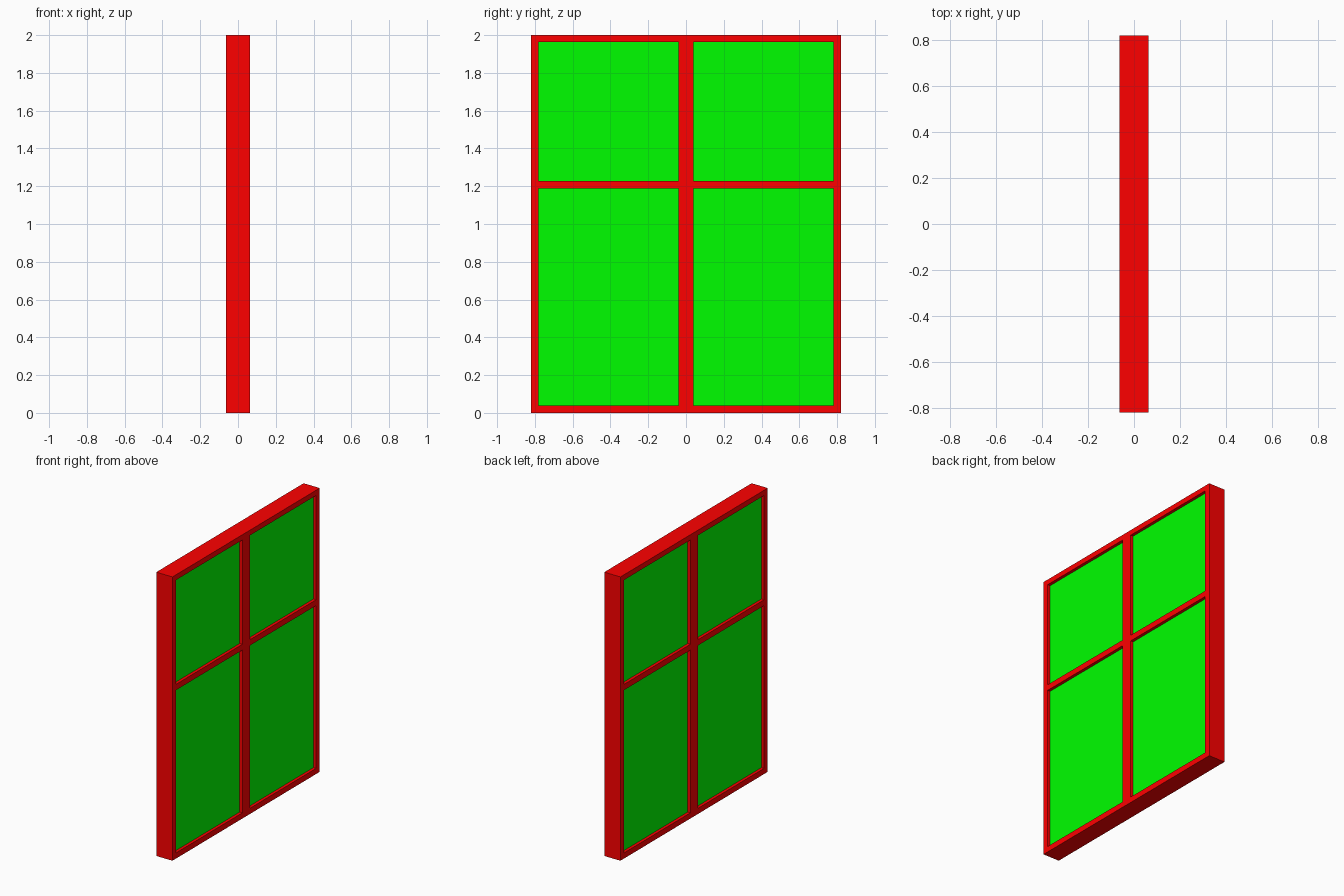
import bpy, bmesh

if "Cube" in bpy.data.objects:
    bpy.data.objects.remove(bpy.data.objects["Cube"])

HALF_DEPTH = 0.063
PANE_HALF = 0.042
# Bar boundaries across the width and up the height
YS = [-0.82, -0.78, -0.041, 0.041, 0.78, 0.82]
ZS = [0.0, 0.04, 1.187, 1.228, 1.963, 2.0]


def material(name, color):
    m = bpy.data.materials.new(name)
    m.diffuse_color = color
    m.use_nodes = True
    m.node_tree.nodes["Principled BSDF"].inputs["Base Color"].default_value = m.diffuse_color
    return m


def add_object(name, bm, mat):
    bmesh.ops.recalc_face_normals(bm, faces=bm.faces)
    me = bpy.data.meshes.new(name)
    bm.to_mesh(me)
    bm.free()
    me.materials.append(mat)
    ob = bpy.data.objects.new(name, me)
    bpy.context.collection.objects.link(ob)
    return ob


def slab(name, cells, half, mat):
    """Extrude chosen grid cells along x into one solid."""
    bm = bmesh.new()
    for i, j in cells:
        corners = [(i, j), (i + 1, j), (i + 1, j + 1), (i, j + 1)]
        bm.faces.new([bm.verts.new((-half, YS[a], ZS[b])) for a, b in corners])
    bmesh.ops.remove_doubles(bm, verts=bm.verts, dist=1e-5)
    # Keep the back faces so the solid is closed
    res = bmesh.ops.extrude_face_region(bm, geom=bm.faces[:], use_keep_orig=True)
    moved = [v for v in res["geom"] if isinstance(v, bmesh.types.BMVert)]
    bmesh.ops.translate(bm, verts=moved, vec=(2 * half, 0, 0))
    return add_object(name, bm, mat)


red = material("frame_red", (1, 0, 0, 1))
green = material("pane_green", (0, 1, 0, 1))

openings = [(i, j) for i in (1, 3) for j in (1, 3)]
bars = [(i, j) for i in range(5) for j in range(5) if (i, j) not in openings]

# Window frame with mullion and transom
slab("window_frame", bars, HALF_DEPTH, red)

# Four recessed panes
for i, j in openings:
    side = "left" if i == 1 else "right"
    level = "lower" if j == 1 else "upper"
    slab(f"{level}_{side}_pane", [(i, j)], PANE_HALF, green)
